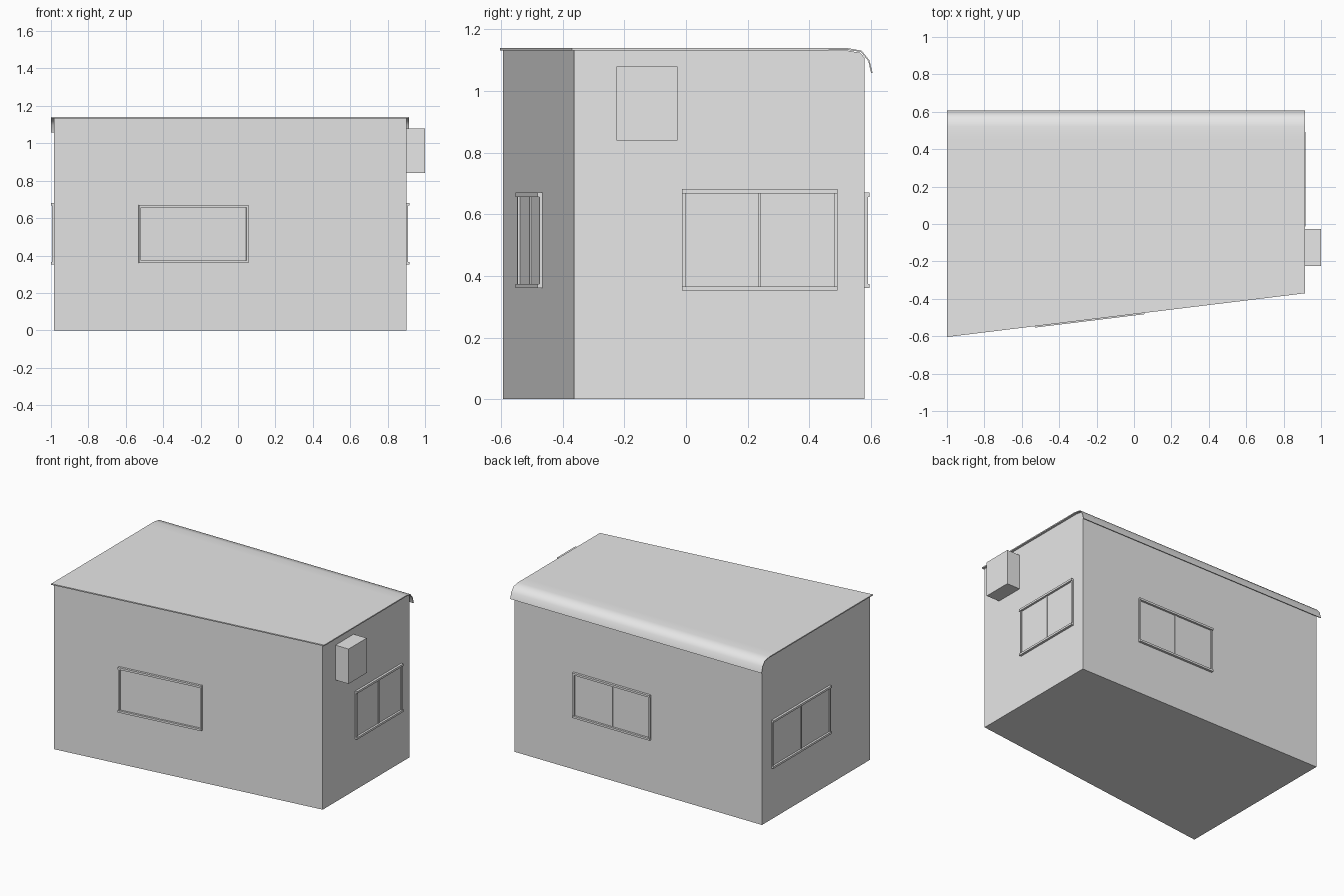
import bpy, bmesh, math
from mathutils import Matrix, Vector

cube = bpy.data.objects.get("Cube")
if cube:
    bpy.data.objects.remove(cube, do_unlink=True)

grey = bpy.data.materials.new("light_grey")
grey.use_nodes = True
grey.diffuse_color = (0.8, 0.8, 0.8, 1)
grey.node_tree.nodes["Principled BSDF"].inputs["Base Color"].default_value = (0.8, 0.8, 0.8, 1)


def finish(name, bm, smooth=0):
    bmesh.ops.recalc_face_normals(bm, faces=bm.faces)
    mesh = bpy.data.meshes.new(name)
    bm.to_mesh(mesh)
    bm.free()
    mesh.materials.append(grey)
    obj = bpy.data.objects.new(name, mesh)
    bpy.context.collection.objects.link(obj)
    if smooth:
        mesh.polygons.foreach_set("use_smooth", [True] * len(mesh.polygons))
        mesh.set_sharp_from_angle(angle=math.radians(smooth))
    return obj


def front_y(x):
    """The front wall runs at a slant."""
    return -0.595 + 0.122 * (x + 1)


def add_box(bm, lo, hi):
    lo, hi = Vector(lo), Vector(hi)
    size = Matrix.Diagonal((*(hi - lo), 1))
    bmesh.ops.create_cube(bm, size=1, matrix=Matrix.Translation((lo + hi) / 2) @ size)


def slanted_prism(name, profile, x0, x1, overhang=0, smooth=0):
    """Sweep a (y, z) profile along x; y = None follows the slanted front."""
    bm = bmesh.new()
    rings = [[bm.verts.new((x, front_y(x) - overhang if y is None else y, z))
              for y, z in profile] for x in (x0, x1)]
    for ring in rings:
        bm.faces.new(ring)
    for i in range(len(profile)):
        j = (i + 1) % len(profile)
        bm.faces.new((rings[0][i], rings[0][j], rings[1][j], rings[1][i]))
    return finish(name, bm, smooth)


def window(name, center, width, z0, z1, angle):
    """Two-pane window; local x runs along the wall, local -y faces outwards."""
    bm = bmesh.new()
    w, bar, sink = width / 2, 0.014, 0.004
    for z in (z0, z1 - bar):                      # sill and head rails
        add_box(bm, (-w, -0.016, z), (w, sink, z + bar))
    for x in (-w, w - bar * 0.8):                 # side jambs
        add_box(bm, (x, -0.01, z0 + bar), (x + bar * 0.8, sink, z1 - bar))
    add_box(bm, (-0.005, -0.007, z0 + bar), (0.005, sink, z1 - bar))
    obj = finish(name + "_frame", bm)
    bm = bmesh.new()                              # thin pane behind the bars
    add_box(bm, (-w + bar / 2, -0.002, z0 + bar / 2), (w - bar / 2, sink, z1 - bar / 2))
    pane = finish(name + "_pane", bm)
    for o in (obj, pane):
        o.location = (*center, 0)
        o.rotation_euler.z = angle


# Main block, its rear top edge following the curved roof
slanted_prism("building_body",
              [(None, 0), (0.58, 0), (0.58, 1.107), (0.566, 1.124), (0.52, 1.132), (None, 1.132)],
              -0.985, 0.90)

# Thin roof sheet that curls down over the back
curve = [(0.45, 1.14), (0.52, 1.14), (0.57, 1.131), (0.595, 1.10), (0.606, 1.058)]
inner = [(y - 0.005 * i / 4, z - 0.008 * (1 - i / 4)) for i, (y, z) in enumerate(curve)]
slanted_prism("roof_sheet", [(None, 1.14)] + curve + inner[::-1] + [(None, 1.132)],
              -1.0, 0.915, overhang=0.009, smooth=62)

# Wall unit high on the left side
bm = bmesh.new()
add_box(bm, (0.89, -0.225, 0.84), (1.0, -0.027, 1.08))
finish("wall_unit", bm)

# One window in each wall
slant = math.atan(0.122)
window("front_window", (-0.238, front_y(-0.238)), 0.59, 0.36, 0.67, slant)
window("back_window", (0.155, 0.58), 0.59, 0.36, 0.67, math.pi)
window("left_window", (0.90, 0.239), 0.504, 0.352, 0.682, math.pi / 2)
window("right_window", (-0.985, 0.16), 0.635, 0.352, 0.682, -math.pi / 2)
